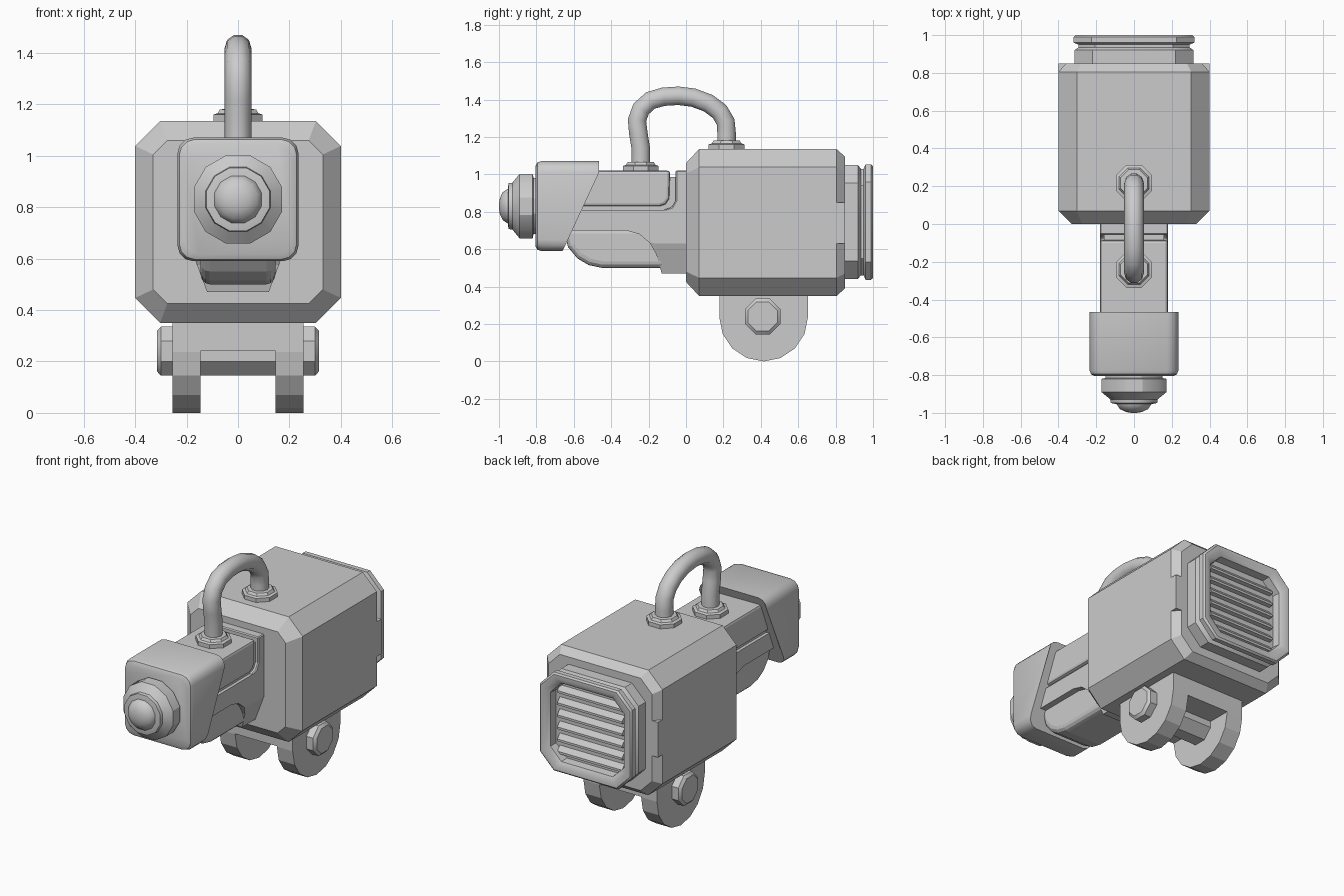
import bpy, bmesh, math
from mathutils import Vector

cube = bpy.data.objects.get("Cube")
if cube:
    bpy.data.objects.remove(cube)

grey = bpy.data.materials.new("plain grey")
grey.use_nodes = True
grey.diffuse_color = (0.6, 0.6, 0.6, 1)
grey.node_tree.nodes["Principled BSDF"].inputs["Base Color"].default_value = (0.6, 0.6, 0.6, 1)


def finish(name, bm, smooth=None):
    bmesh.ops.recalc_face_normals(bm, faces=bm.faces)
    mesh = bpy.data.meshes.new(name)
    bm.to_mesh(mesh)
    bm.free()
    mesh.materials.append(grey)
    ob = bpy.data.objects.new(name, mesh)
    bpy.context.collection.objects.link(ob)
    if smooth:
        bpy.ops.object.select_all(action='DESELECT')
        ob.select_set(True)
        bpy.context.view_layer.objects.active = ob
        bpy.ops.object.shade_smooth_by_angle(angle=math.radians(smooth))
    return ob


def loft(name, rings, smooth=None):
    """Skin a list of equal-length point rings and cap both ends."""
    bm = bmesh.new()
    loops = [[bm.verts.new(p) for p in ring] for ring in rings]
    n = len(loops[0])
    for a, b in zip(loops, loops[1:]):
        for i in range(n):
            j = (i + 1) % n
            bm.faces.new((a[i], a[j], b[j], b[i]))
    bm.faces.new(loops[0])
    bm.faces.new(loops[-1])
    return finish(name, bm, smooth)


def octagon(y, w, z0, z1, c):
    """Rectangle with cut corners, facing along y."""
    half = [(w, z0 + c), (w, z1 - c), (w - c, z1)]
    pts = [(w - c, z0)] + half + [(-x, z) for x, z in reversed(half)] + [(c - w, z0)]
    return [(x, y, z) for x, z in pts]


def circle(centre, axis, r, n):
    q = Vector(axis).to_track_quat('Z', 'X')
    turn = [2 * math.pi * (i + 0.5) / n for i in range(n)]
    return [Vector(centre) + q @ Vector((r * math.cos(t), r * math.sin(t), 0)) for t in turn]


def turned(name, centre, axis, profile, n, smooth=40):
    """Revolved part: profile is (distance along axis, radius)."""
    c, a = Vector(centre), Vector(axis)
    return loft(name, [circle(c + a * d, axis, r, n) for d, r in profile], smooth)


def plate(name, profile, x0, x1, smooth=None):
    """Side profile in y, z extruded across x."""
    return loft(name, [[(x, y, z) for y, z in profile] for x in (x0, x1)], smooth)


def box(name, x0, x1, y0, y1, z0, z1):
    return plate(name, [(y0, z0), (y1, z0), (y1, z1), (y0, z1)], x0, x1)


def bevel(ob, width, segments=2):
    m = ob.modifiers.new("edge rounding", 'BEVEL')
    m.width = width
    m.segments = segments
    m.limit_method = 'ANGLE'
    m.angle_limit = math.radians(40)
    return ob


# Main housing
loft("housing", [octagon(0, 0.33, 0.425, 1.06, 0.055),
                 octagon(0.07, 0.40, 0.35, 1.135, 0.097),
                 octagon(0.805, 0.40, 0.35, 1.135, 0.097),
                 octagon(0.85, 0.36, 0.39, 1.095, 0.08)])
for side, label in ((1, "left"), (-1, "right")):
    box(label + "_corner_block", *sorted((side * 0.34, side * 0.40)), 0.79, 0.85, 0.63, 0.85)

# Rear vent: stepped frame with recess
vent = [(0.83, 0.315), (0.92, 0.315), (0.935, 0.295), (0.95, 0.295), (0.96, 0.32),
        (0.99, 0.32), (1.0, 0.31), (1.0, 0.285), (0.98, 0.255), (0.93, 0.25)]
loft("vent_frame", [octagon(y, w, 0.745 - w * 0.965, 0.745 + w * 0.965, w * 0.3)
                    for y, w in vent], 40)

# Sloping louvres
for i in range(6):
    z = 0.555 + i * 0.076
    plate("vent_slat_%d" % (i + 1),
          [(0.92, z - 0.032), (0.955, z - 0.026), (0.955, z - 0.012), (0.92, z + 0.028)],
          -0.225, 0.225)

# Neck: lower shell with a curved underside, cut-in bottom corners at the root
under = [(0.02, 0.47), (-0.13, 0.47), (-0.16, 0.575), (-0.195, 0.635), (-0.25, 0.68),
         (-0.32, 0.70), (-0.62, 0.70)]


def neck_ring(y, z):
    corner = 0.12 + 0.06 * min(1, (z - 0.47) / 0.16)
    knee = max(z + 0.001, 0.63)
    return [(corner, y, z), (0.18, y, knee), (0.18, y, 0.81),
            (-0.18, y, 0.81), (-0.18, y, knee), (-corner, y, z)]


loft("neck_lower_shell", [neck_ring(y, z) for y, z in under])
box("neck_core", -0.16, 0.16, -0.6, 0.02, 0.72, 0.985)


# Upper cover and root collar, leaving a channel between them
cover = plate("neck_cover", [(-0.6, 0.83), (-0.14, 0.83), (-0.11, 0.84), (-0.09, 0.87),
                             (-0.085, 1.02), (-0.6, 1.02)], -0.18, 0.18)
bevel(cover, 0.015)
collar = plate("neck_collar", [(0.02, 0.78), (-0.12, 0.78), (-0.12, 0.81), (-0.075, 0.825),
                               (-0.055, 0.86), (-0.055, 1.02), (0.02, 1.02)], -0.18, 0.18)
bevel(collar, 0.006, 1)

# Rounded belly below the neck
belly = plate("belly", [(-0.1, 0.72), (-0.1, 0.50), (-0.45, 0.50), (-0.52, 0.515),
                        (-0.58, 0.55), (-0.63, 0.61), (-0.66, 0.72)], -0.145, 0.145)
bevel(belly, 0.035, 3)

# Head block with slanted back: rounded section sheared towards the rear
def head_ring(inset, y=None):
    w, z0, z1, r = 0.235 - inset, 0.59 + inset, 1.07 - inset, 0.06
    ring = []
    for k, (sx, top) in enumerate(((1, 1), (-1, 1), (-1, 0), (1, 0))):
        cx, cz = sx * (w - r), (z1 - r if top else z0 + r)
        for s in range(4):
            t = math.radians(90 * k + 30 * s)
            x, z = cx + r * math.cos(t), cz + r * math.sin(t)
            back = -0.66 + 0.195 * min(1, (z - 0.59) / 0.41)
            ring.append((x, back if y is None else y, z))
    return ring


loft("head_block", [head_ring(0.025, -0.805), head_ring(0.007, -0.795),
                    head_ring(0, -0.775), head_ring(0)], 35)

# Nozzle and domed lens
turned("nozzle", (0, 0, 0.83), (0, -1, 0),
       [(0.78, 0.155), (0.815, 0.155), (0.82, 0.178), (0.89, 0.178), (0.928, 0.13),
        (0.948, 0.127), (0.952, 0.105)], 12, 30)
turned("nozzle_dome", (0, 0, 0.83), (0, -1, 0),
       [(0.93, 0.098), (0.955, 0.095), (0.98, 0.077), (0.995, 0.045), (1.0, 0.015)], 12, 60)

# Hose with its two fittings
path = [(-0.242, 1.03), (-0.242, 1.14), (-0.255, 1.22), (-0.262, 1.29), (-0.24, 1.35),
        (-0.19, 1.395), (-0.12, 1.415), (-0.04, 1.42), (0.04, 1.41), (0.12, 1.38),
        (0.18, 1.335), (0.212, 1.28), (0.217, 1.22), (0.217, 1.14)]
pts = [Vector((0, y, z)) for y, z in path]
rings = []
for i, p in enumerate(pts):
    tangent = (pts[min(i + 1, len(pts) - 1)] - pts[max(i - 1, 0)]).normalized()
    normal = Vector((1, 0, 0)).cross(tangent)
    rings.append([p + 0.052 * (math.cos(t) * Vector((1, 0, 0)) + math.sin(t) * normal)
                  for t in (math.pi * k / 5 for k in range(10))])
loft("hose", rings, 60)
for name, y, z in (("front_hose_fitting", -0.242, 1.01), ("rear_hose_fitting", 0.217, 1.125)):
    turned(name, (0, y, z), (0, 0, 1),
           [(0, 0.104), (0.035, 0.104), (0.04, 0.086), (0.055, 0.076), (0.057, 0.05)], 8, 30)

# Mounting bracket: two lugs, a bridge and a pin
arc = [(0.415 + 0.237 * math.cos(t), 0.237 + 0.237 * math.sin(t))
       for t in (math.pi * (1 + k / 8) for k in range(9))]
lug = [(0.178, 0.40)] + arc + [(0.652, 0.40)]
plate("left_lug", lug, 0.145, 0.255)
plate("right_lug", lug, -0.255, -0.145)
box("lug_bridge", -0.15, 0.15, 0.178, 0.652, 0.24, 0.40)
turned("pivot_pin", (0, 0.41, 0.24), (1, 0, 0),
       [(-0.315, 0.085), (-0.3, 0.103), (0.3, 0.103), (0.315, 0.085)], 8, 30)
